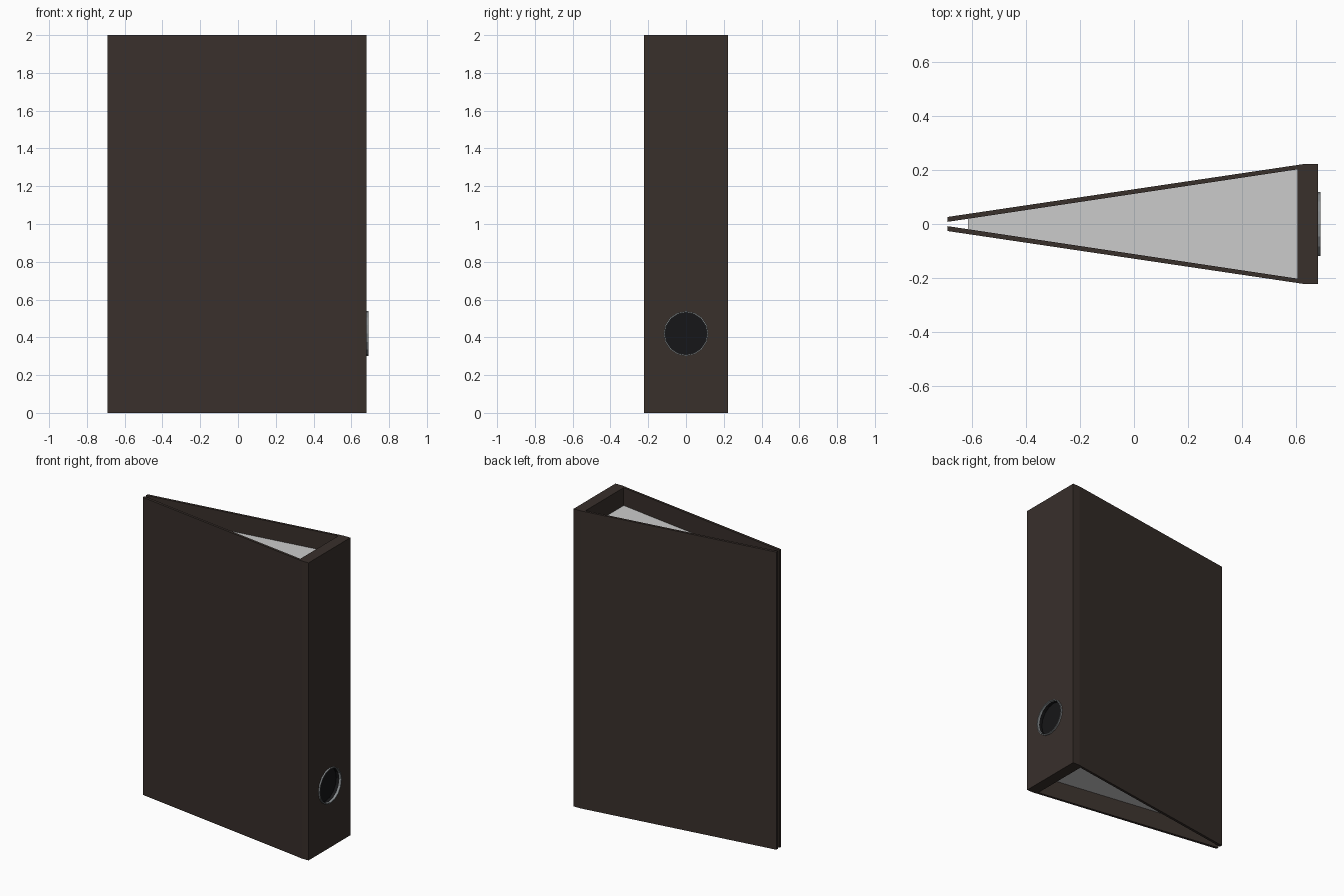
import bpy, bmesh
from math import sin, cos, tau

if "Cube" in bpy.data.objects:
    bpy.data.objects.remove(bpy.data.objects["Cube"])


def material(name, rgb):
    m = bpy.data.materials.new(name)
    m.diffuse_color = (*rgb, 1)
    m.use_nodes = True
    m.node_tree.nodes["Principled BSDF"].inputs["Base Color"].default_value = m.diffuse_color
    return m


BOARD = material("dark_board", (0.04, 0.029, 0.024))
BLACK = material("black_inside", (0.008, 0.008, 0.009))
METAL = material("metal_rim", (0.25, 0.27, 0.28))


def finish(name, bm, mat=None):
    bmesh.ops.recalc_face_normals(bm, faces=bm.faces)
    me = bpy.data.meshes.new(name)
    bm.to_mesh(me)
    bm.free()
    ob = bpy.data.objects.new(name, me)
    bpy.context.collection.objects.link(ob)
    if mat:
        me.materials.append(mat)
    return ob


def prism(name, outline, z0, z1, mat=None):
    """Extrude an xy outline from z0 up to z1."""
    bm = bmesh.new()
    face = bm.faces.new([bm.verts.new((x, y, z0)) for x, y in outline])
    ext = bmesh.ops.extrude_face_region(bm, geom=[face])["geom"]
    bmesh.ops.translate(bm, vec=(0, 0, z1 - z0),
                        verts=[v for v in ext if isinstance(v, bmesh.types.BMVert)])
    return finish(name, bm, mat)


def lathe_x(name, profile, mat, closed=False, caps=(), sides=16, z=0.42):
    """Spin (x, radius) points around the finger hole axis."""
    bm = bmesh.new()
    rings = [[bm.verts.new((x, r * cos(tau * i / sides), z + r * sin(tau * i / sides)))
              for i in range(sides)] for x, r in profile]
    pairs = list(zip(rings, rings[1:])) + ([(rings[-1], rings[0])] if closed else [])
    for a, b in pairs:
        for i in range(sides):
            j = (i + 1) % sides
            bm.faces.new((a[i], a[j], b[j], b[i]))
    for c in caps:
        bm.faces.new(rings[c])
    return finish(name, bm, mat)


# Two leaning covers, mirrored about y = 0
for name, s in (("back_cover", 1), ("front_cover", -1)):
    prism(name, [(-0.69, s * 0.026), (0.63, s * 0.222),
                 (0.63, s * 0.206), (-0.69, s * 0.008)], 0, 2, BOARD)

# Spine board
spine = prism("spine", [(0.605, -0.203), (0.63, -0.222), (0.68, -0.222),
                        (0.68, 0.222), (0.63, 0.222), (0.605, 0.203)], 0, 2, BOARD)

# Wedge of paper, recessed at top and bottom
prism("paper_block", [(-0.615, -0.02), (0.61, -0.204),
                      (0.61, 0.204), (-0.615, 0.02)], 0.12, 1.88)

# Finger hole: pocket cut in the spine, black liner and metal rim
cutter = lathe_x("hole_cutter", [(0.65, 0.115), (0.75, 0.115)], None, caps=(0, 1))
cutter.hide_render = True
cutter.hide_set(True)
cut = spine.modifiers.new("finger_hole", "BOOLEAN")
cut.operation = "DIFFERENCE"
cut.solver = "EXACT"
cut.object = cutter
lathe_x("hole_liner", [(0.688, 0.113), (0.652, 0.113), (0.652, 0.02)], BLACK, caps=(2,))
lathe_x("hole_rim", [(0.675, 0.119), (0.69, 0.119), (0.69, 0.112), (0.675, 0.112)],
        METAL, closed=True)
